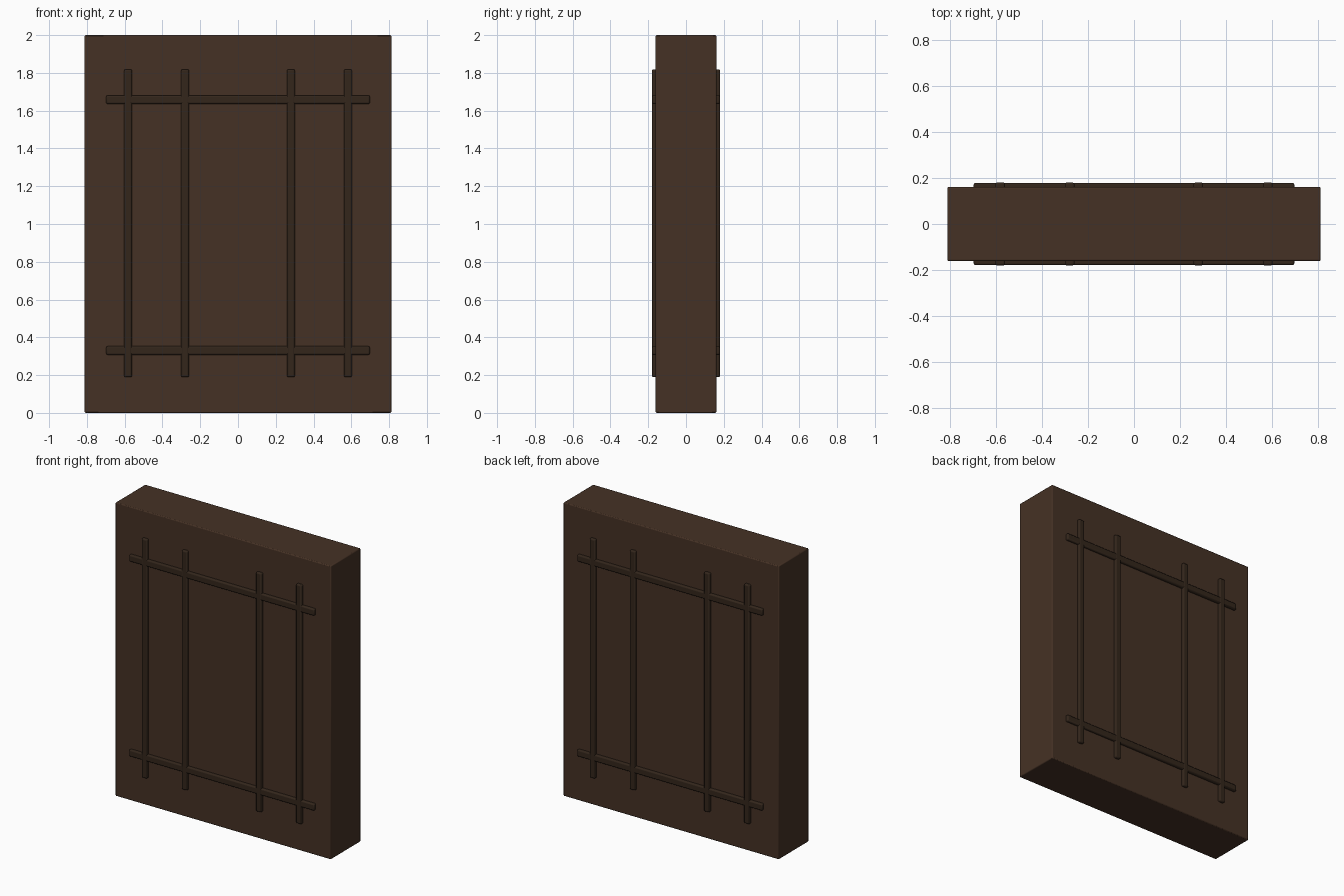
import bpy

if "Cube" in bpy.data.objects:
    bpy.data.objects.remove(bpy.data.objects["Cube"])


def material(name, rgb):
    m = bpy.data.materials.new(name)
    m.diffuse_color = (*rgb, 1)
    m.use_nodes = True
    m.node_tree.nodes["Principled BSDF"].inputs["Base Color"].default_value = m.diffuse_color
    return m


def box(name, center, size, bevel, segments, mat):
    bpy.ops.mesh.primitive_cube_add(size=1, location=center)
    ob = bpy.context.object
    ob.name = name
    ob.scale = size
    bpy.ops.object.transform_apply(location=False, rotation=False, scale=True)
    mod = ob.modifiers.new("rounded_edges", "BEVEL")
    mod.width = bevel
    mod.segments = segments
    ob.data.materials.append(mat)
    bpy.ops.object.shade_smooth_by_angle()
    return ob


wood = material("brown_wood", (0.060, 0.031, 0.018))
dark = material("dark_trim", (0.033, 0.019, 0.011))

# Thick slab
box("slab", (0, 0, 1), (1.624, 0.322, 2.0), 0.006, 2, wood)

# Raised lattice strips on both faces, partly sunk into the slab
for side, label in ((-1, "front"), (1, "back")):
    for i, x in enumerate((-0.582, -0.28, 0.28, 0.582)):
        box(f"{label}_upright_{i + 1}", (x, side * 0.1605, 1.004),
            (0.042, 0.04, 1.63), 0.008, 2, dark)
    for z, level in ((0.33, "lower"), (1.658, "upper")):
        box(f"{label}_{level}_rail", (0, side * 0.1595, z),
            (1.396, 0.04, 0.046), 0.008, 2, dark)
